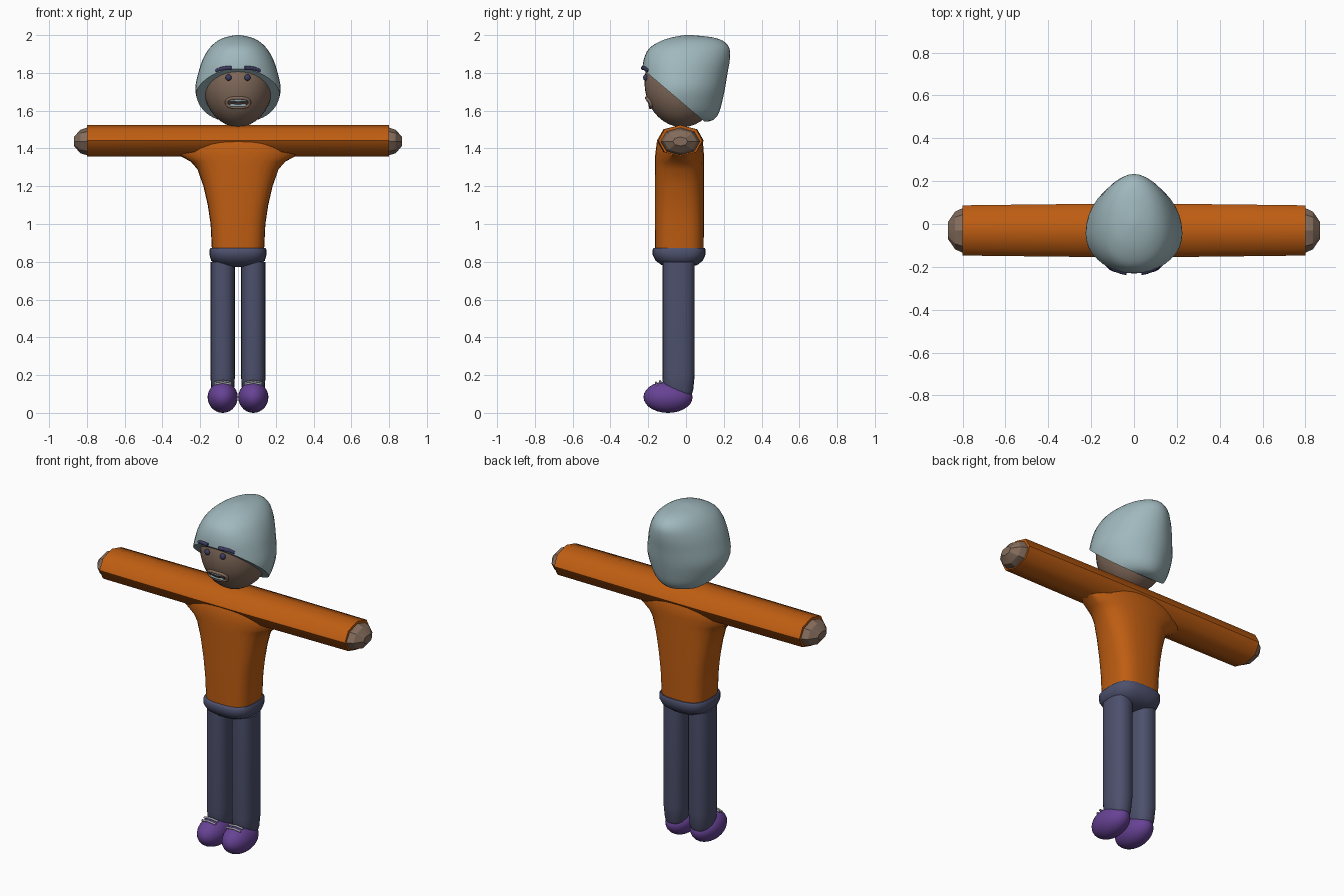
import bpy, bmesh, math
from mathutils import Vector

if "Cube" in bpy.data.objects:
    bpy.data.objects.remove(bpy.data.objects["Cube"])


def material(name, rgb):
    m = bpy.data.materials.new(name)
    m.diffuse_color = (*rgb, 1)
    m.use_nodes = True
    m.node_tree.nodes["Principled BSDF"].inputs["Base Color"].default_value = m.diffuse_color
    return m


ORANGE = material("orange_knit", (0.52, 0.11, 0.006))
HAIR = material("pale_blue_hair", (0.35, 0.48, 0.51))
SKIN = material("brown_skin", (0.23, 0.15, 0.107))
DENIM = material("navy_denim", (0.073, 0.081, 0.15))
PURPLE = material("purple_shoe", (0.135, 0.055, 0.30))
DARK = material("dark_blue", (0.045, 0.045, 0.12))
GREY = material("light_grey", (0.36, 0.37, 0.42))
MOUTH = material("mouth_dark", (0.07, 0.045, 0.04))


def finish(bm, name, mat, angle=40):
    bmesh.ops.recalc_face_normals(bm, faces=bm.faces[:])
    me = bpy.data.meshes.new(name)
    bm.to_mesh(me)
    bm.free()
    ob = bpy.data.objects.new(name, me)
    bpy.context.collection.objects.link(ob)
    me.materials.append(mat)
    bpy.ops.object.select_all(action='DESELECT')
    ob.select_set(True)
    bpy.context.view_layer.objects.active = ob
    bpy.ops.object.shade_smooth_by_angle(angle=math.radians(angle))
    return ob


def smooth_rows(rows, steps):
    """Catmull-Rom interpolation of parameter rows."""
    out = []
    for i in range(len(rows) - 1):
        a, b, c, d = (rows[min(max(i + k, 0), len(rows) - 1)] for k in (-1, 0, 1, 2))
        for s in range(steps):
            t = s / steps
            out.append([0.5 * (2*q + (r-p)*t + (2*p-5*q+4*r-s2)*t*t + (3*q-p-3*r+s2)*t**3)
                        for p, q, r, s2 in zip(a, b, c, d)])
    return out + [list(rows[-1])]


def loft(rings):
    """Skin a list of equal-length point rings and cap both ends."""
    bm = bmesh.new()
    vs = [[bm.verts.new(p) for p in r] for r in rings]
    n = len(vs[0])
    for a, b in zip(vs, vs[1:]):
        for i in range(n):
            bm.faces.new((a[i], a[(i+1) % n], b[(i+1) % n], b[i]))
    bm.faces.new(vs[0])
    bm.faces.new(vs[-1])
    return bm


def power(v, e):
    return math.copysign(abs(v) ** e, v)


def oval(n, ex=2.0):
    """Unit superellipse points."""
    return [(power(math.cos(2*math.pi*i/n), 2/ex), power(math.sin(2*math.pi*i/n), 2/ex))
            for i in range(n)]


def column(rows, cx=0, n=24):
    """Upright loft; each row is z, half width, front y, back y, squareness."""
    return loft([[(cx + w*u, (f+b)/2 + (b-f)/2*v, z) for u, v in oval(n, ex)]
                 for z, w, f, b, ex in rows])


def ellipsoid(name, c, r, mat, seg=28):
    bm = bmesh.new()
    bmesh.ops.create_uvsphere(bm, u_segments=seg, v_segments=seg // 2, radius=1)
    for v in bm.verts:
        v.co = Vector(c) + Vector([a*b for a, b in zip(v.co, r)])
    return finish(bm, name, mat, 60)


def tube(name, pts, r, mat, closed=False):
    cu = bpy.data.curves.new(name, 'CURVE')
    cu.dimensions = '3D'
    cu.bevel_depth = r
    cu.bevel_resolution = 2
    cu.use_fill_caps = True
    sp = cu.splines.new('POLY')
    sp.points.add(len(pts) - 1)
    for p, co in zip(sp.points, pts):
        p.co = (*co, 1)
    sp.use_cyclic_u = closed
    cu.materials.append(mat)
    ob = bpy.data.objects.new(name, cu)
    bpy.context.collection.objects.link(ob)
    return ob


# Sweater body: waist flaring out to the armpits
body = [(0.86, 0.138, -0.163, 0.093, 3), (1.0, 0.145, -0.165, 0.095, 3),
        (1.1, 0.16, -0.165, 0.095, 2.9), (1.2, 0.183, -0.165, 0.095, 2.7),
        (1.29, 0.215, -0.165, 0.095, 2.4), (1.33, 0.25, -0.165, 0.095, 2.2),
        (1.365, 0.315, -0.163, 0.095, 2), (1.43, 0.32, -0.155, 0.09, 2),
        (1.49, 0.25, -0.12, 0.055, 2)]
finish(column(body, n=28), "sweater_body", ORANGE)

# Sleeves: one octagonal tube across the shoulders
SLEEVE_Y, SLEEVE_Z = -0.03, 1.441
sleeve = [(-0.8, 0.117), (-0.65, 0.119), (-0.2, 0.124), (0.2, 0.124), (0.65, 0.119), (0.8, 0.117)]
finish(loft([[(x, SLEEVE_Y + w*u, SLEEVE_Z + 0.083*v) for u, v in oval(8, 2.15)]
             for x, w in sleeve]), "sleeves", ORANGE, 50)

# Hands: blunt faceted ends
for s, side in ((-1, "left"), (1, "right")):
    rows = [(0.76, 0.104, 0.073), (0.80, 0.104, 0.073), (0.835, 0.088, 0.062), (0.868, 0.04, 0.024)]
    finish(loft([[(s*x, SLEEVE_Y + w*u, 1.437 + h*v) for u, v in oval(8)]
                 for x, w, h in rows]), side + "_hand", SKIN, 25)

# Waistband
hips = [(0.772, 0.06, -0.09, 0.02, 2.2), (0.783, 0.11, -0.13, 0.06, 2.4),
        (0.805, 0.142, -0.16, 0.088, 2.7), (0.835, 0.15, -0.176, 0.102, 3),
        (0.865, 0.15, -0.177, 0.104, 3), (0.873, 0.145, -0.17, 0.099, 3)]
finish(column(hips, n=28), "waistband", DENIM, 50)

for s, side in ((-1, "left"), (1, "right")):
    cx = s * 0.081
    # Trouser leg with a rounded heel end
    leg = [(0.05, 0.02, -0.06, 0.0, 2), (0.07, 0.042, -0.09, 0.02, 2.2),
           (0.12, 0.06, -0.12, 0.038, 2.4), (0.2, 0.065, -0.125, 0.046, 2.5),
           (0.8, 0.065, -0.125, 0.046, 2.5)]
    finish(column(leg, cx, 20), side + "_leg", DENIM)
    # Shoe, lower toward the heel
    shoe = ellipsoid(side + "_shoe", (cx, -0.095, 0.084), (0.08, 0.13, 0.084), PURPLE)
    for v in shoe.data.vertices:
        if v.co.y > -0.13 and v.co.z > 0.084:
            v.co.z -= (v.co.z - 0.084) * 0.25 * min(1, (v.co.y + 0.13) / 0.13)
    # Laces
    for k, (y, z) in enumerate(((-0.133, 0.166), (-0.155, 0.158))):
        tube(f"{side}_lace_{k}", [(cx - 0.045, y, z - 0.006), (cx, y - 0.004, z + 0.002),
                                  (cx + 0.045, y, z - 0.006)], 0.006, GREY)

# Head
HC, HR = (0, -0.02, 1.75), (0.187, 0.2, 0.237)
ellipsoid("head", HC, HR, SKIN, 36)


def face(x, z, out=0.0):
    """Point on the front of the head."""
    k = 1 - (x / HR[0])**2 - ((z - HC[2]) / HR[2])**2
    return (x, HC[1] - HR[1] * math.sqrt(max(k, 0)) - out, z)


# Hair: rows of z, half width, front y, back y, trimmed by a sloping plane
hair = [(1.543, 0.12, -0.20, 0.12), (1.555, 0.155, -0.21, 0.15), (1.59, 0.19, -0.225, 0.175),
        (1.65, 0.214, -0.23, 0.192), (1.72, 0.226, -0.232, 0.207), (1.80, 0.21, -0.232, 0.22),
        (1.87, 0.187, -0.224, 0.232), (1.93, 0.152, -0.195, 0.23), (1.97, 0.108, -0.13, 0.195),
        (1.99, 0.062, -0.065, 0.13), (2.0, 0.012, -0.005, 0.03)]
rings = []
for z, w, f, b in smooth_rows(hair, 3):
    mid = f + (b - f) * 0.43
    rings.append([(w * power(u, 1.08 if v > 0 else 0.9), mid + (b - mid if v > 0 else mid - f) * v,
                   min(z, 2.0)) for u, v in oval(36)])
bm = loft(rings)
cut = bmesh.ops.bisect_plane(bm, geom=bm.verts[:] + bm.edges[:] + bm.faces[:],
                             plane_co=(0, -0.22, 1.812), plane_no=(0, -0.85, -1), clear_outer=True)
edges = [e for e in cut["geom_cut"] if isinstance(e, bmesh.types.BMEdge)]
bmesh.ops.contextual_create(bm, geom=edges)
finish(bm, "hair", HAIR, 50)

# Eyes and eyebrows
for s, side in ((-1, "left"), (1, "right")):
    ellipsoid(side + "_eye", face(s * 0.05, 1.775, 0.002), (0.017, 0.014, 0.017), DARK, 14)
    tube(side + "_eyebrow", [face(s*x, z, o) for x, z, o in
         ((0.034, 1.826, 0.022), (0.06, 1.826, 0.024), (0.09, 1.821, 0.026), (0.115, 1.811, 0.026))],
         0.011, DARK)

# Mouth: dark plate, lips and two rows of teeth
MZ = 1.642
outline = oval(24, 2.6)
bm = bmesh.new()
hub = bm.verts.new(face(0, MZ, 0.004))
rim = [bm.verts.new(face(0.06*u, MZ + 0.024*v, 0.004)) for u, v in outline]
for i in range(24):
    bm.faces.new((hub, rim[i], rim[(i+1) % 24]))
finish(bm, "mouth", MOUTH)
tube("lips", [face(0.06*u, MZ + 0.025*v, 0.002) for u, v in outline], 0.009, SKIN, True)
for name, dz in (("upper_teeth", 0.013), ("lower_teeth", -0.014)):
    tube(name, [face(x, MZ + dz, 0.0) for x in (-0.04, -0.02, 0, 0.02, 0.04)], 0.008, HAIR)
